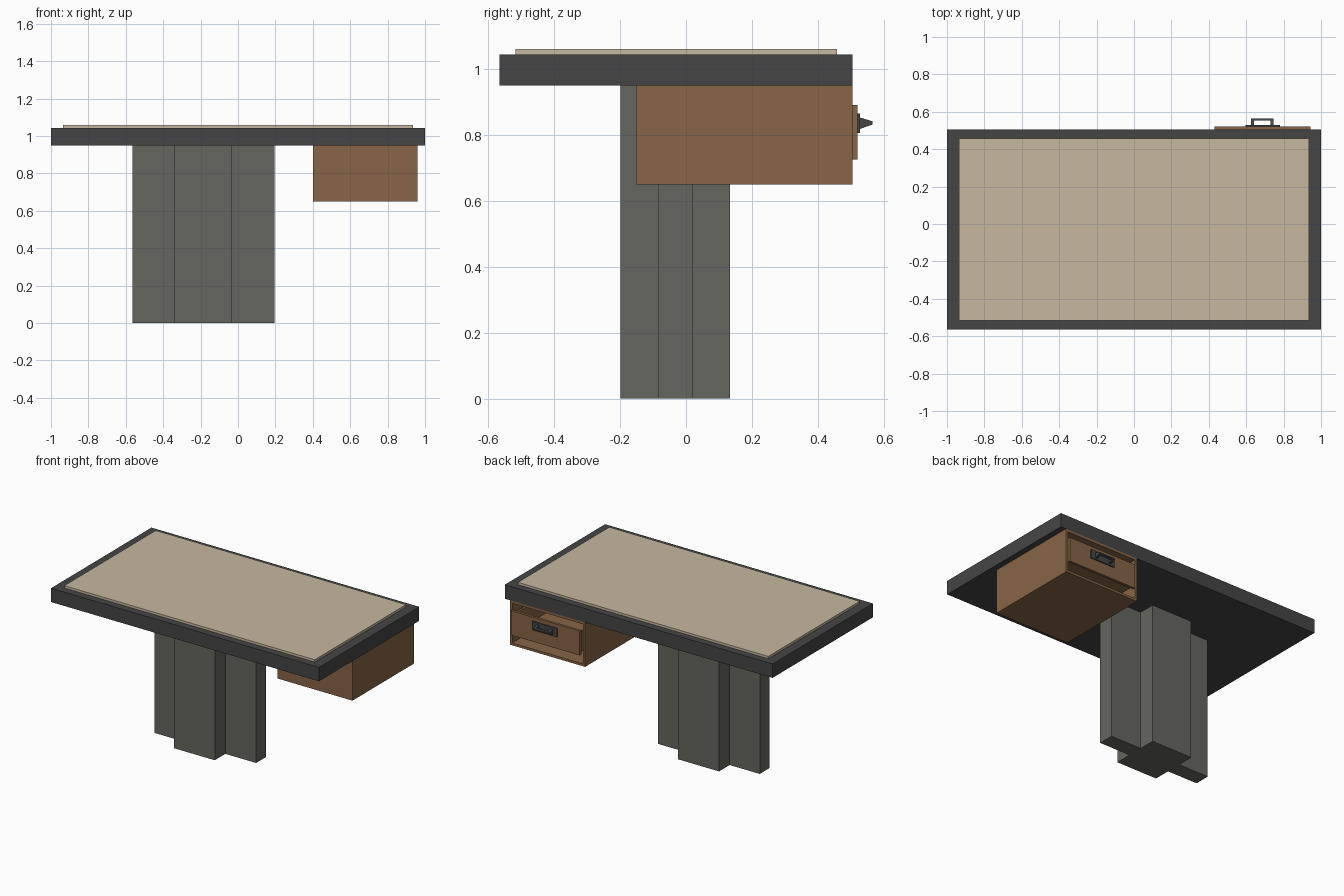
import bpy

cube = bpy.data.objects.get("Cube")
if cube:
    bpy.data.objects.remove(cube, do_unlink=True)


def material(name, rgb):
    m = bpy.data.materials.new(name)
    m.use_nodes = True
    m.diffuse_color = (*rgb, 1)
    m.node_tree.nodes["Principled BSDF"].inputs["Base Color"].default_value = (*rgb, 1)
    return m


dark = material("dark grey", (0.06, 0.06, 0.061))
stone = material("stone grey", (0.133, 0.133, 0.114))
wood = material("brown wood", (0.242, 0.13, 0.061))
beige = material("beige", (0.57, 0.48, 0.355))


def prism(name, outline, low, high, mat, axis="z"):
    """Extrude an outline along z (xy outline) or along x (yz outline)."""
    def place(p, d):
        return (p[0], p[1], d) if axis == "z" else (d, p[0], p[1])
    n = len(outline)
    verts = [place(p, d) for d in (low, high) for p in outline]
    faces = [tuple(reversed(range(n))), tuple(range(n, 2 * n))]
    faces += [(i, (i + 1) % n, n + (i + 1) % n, n + i) for i in range(n)]
    mesh = bpy.data.meshes.new(name)
    mesh.from_pydata(verts, [], faces)
    mesh.materials.append(mat)
    obj = bpy.data.objects.new(name, mesh)
    bpy.context.collection.objects.link(obj)
    return obj


def box(name, x, y, z, mat):
    outline = [(x[0], y[0]), (x[1], y[0]), (x[1], y[1]), (x[0], y[1])]
    return prism(name, outline, z[0], z[1], mat)


def open_box(name, x, y, z, t, mat):
    """Floor, two sides and the wall at the inner end."""
    box(name + "_floor", x, y, (z[0], z[0] + t), mat)
    wall = (z[0] + t, z[1])
    box(name + "_right_side", (x[0], x[0] + t), y, wall, mat)
    box(name + "_left_side", (x[1] - t, x[1]), y, wall, mat)
    box(name + "_inner_wall", (x[0] + t, x[1] - t), (y[0], y[0] + t), wall, mat)


# Table top and writing pad
box("table_top", (-1, 1), (-0.565, 0.505), (0.95, 1.044), dark)
box("writing_pad", (-0.935, 0.935), (-0.517, 0.458), (1.044, 1.06), beige)

# Cross-shaped pedestal
xa, xb, xc, xd = -0.565, -0.34, -0.035, 0.195
ya, yb, yc, yd = -0.198, -0.085, 0.02, 0.133
cross = [(xa, yb), (xb, yb), (xb, ya), (xc, ya), (xc, yb), (xd, yb),
         (xd, yc), (xc, yc), (xc, yd), (xb, yd), (xb, yc), (xa, yc)]
prism("pedestal", cross, 0, 0.95, stone)

# Hanging cabinet, open at the rear
open_box("cabinet", (0.40, 0.96), (-0.15, 0.505), (0.65, 0.95), 0.016, wood)
box("cabinet_ceiling", (0.416, 0.944), (-0.134, 0.505), (0.934, 0.95), wood)

# Drawer
open_box("drawer", (0.44, 0.935), (-0.1, 0.503), (0.735, 0.87), 0.014, wood)
box("drawer_front", (0.43, 0.943), (0.503, 0.52), (0.725, 0.89), wood)

# Handle: plate, two tapered arms and a grip bar
box("handle_plate", (0.595, 0.78), (0.52, 0.528), (0.806, 0.865), dark)
arm = [(0.528, 0.818), (0.565, 0.831), (0.565, 0.841), (0.528, 0.852)]
for side, x in (("right", 0.625), ("left", 0.73)):
    prism("handle_arm_" + side, arm, x, x + 0.016, dark, axis="x")
grip = [(0.553, 0.827), (0.565, 0.831), (0.565, 0.841), (0.553, 0.844)]
prism("handle_grip", grip, 0.641, 0.73, dark, axis="x")
